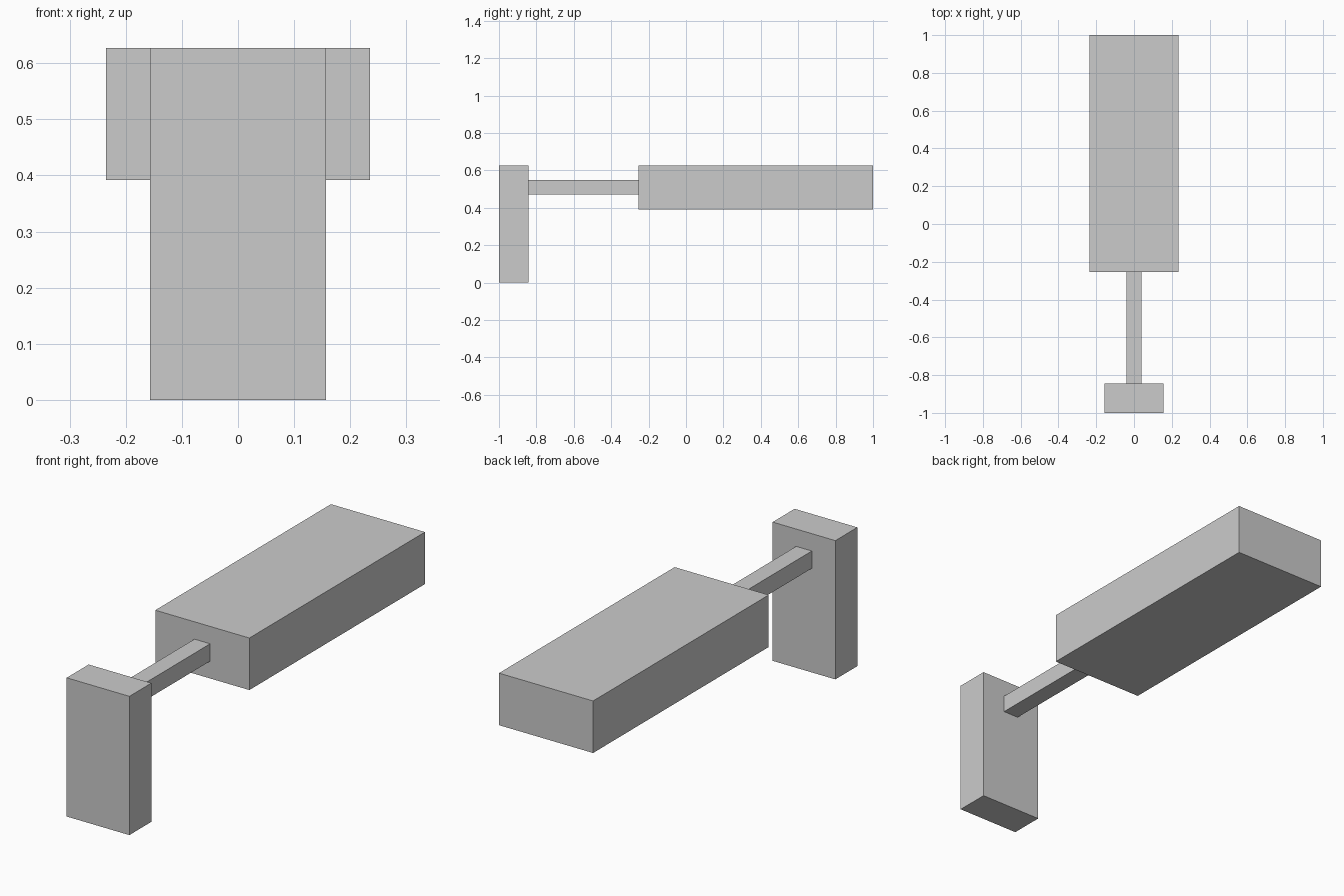
import bpy
import bmesh
from mathutils import Vector

if "Cube" in bpy.data.objects:
    bpy.data.objects.remove(bpy.data.objects["Cube"])

U = 2 / 25.5  # design unit: overall length is 25.5 units


def box(name, lo, hi):
    """Box between two corners given in design units, y measured from the front."""
    lo, hi = Vector(lo) * U, Vector(hi) * U
    bm = bmesh.new()
    bmesh.ops.create_cube(bm, size=1)
    bmesh.ops.scale(bm, vec=hi - lo, verts=bm.verts)
    mesh = bpy.data.meshes.new(name)
    bm.to_mesh(mesh)
    bm.free()
    obj = bpy.data.objects.new(name, mesh)
    obj.location = (lo + hi) / 2 + Vector((0, -1, 0))
    bpy.context.collection.objects.link(obj)
    return obj


# Upright mounting plate at the front
box("mounting_plate", (-2, 0, 0), (2, 2, 8))
# Thin square arm joining plate and housing
box("support_arm", (-0.5, 2, 6), (0.5, 9.5, 7))
# Long flat housing
box("housing", (-3, 9.5, 5), (3, 25.5, 8))
